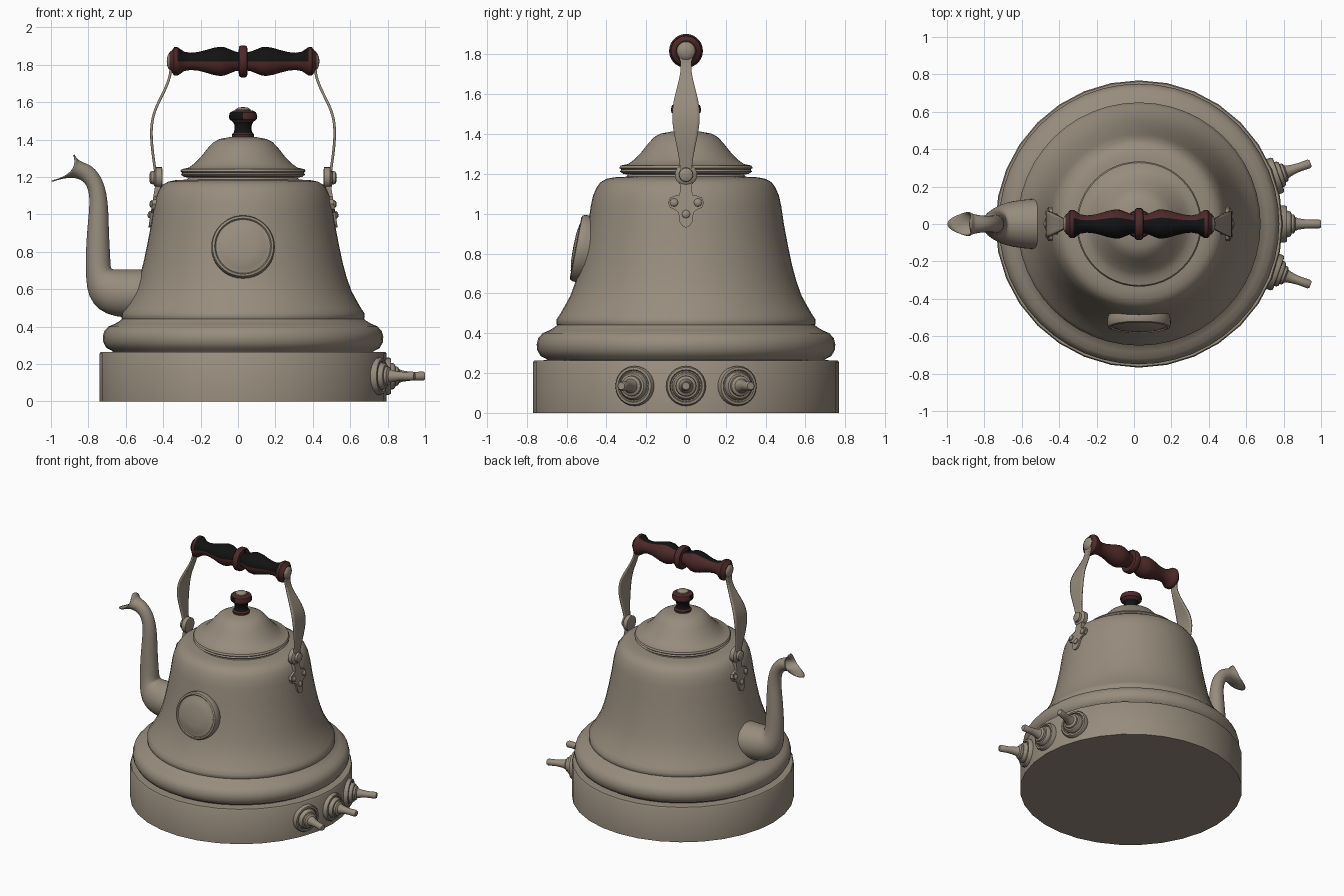
import bpy, bmesh, math
from mathutils import Vector, Matrix

CX = 0.027  # axis of the kettle


def material(name, rgb):
    m = bpy.data.materials.new(name)
    m.diffuse_color = (*rgb, 1)
    return m


METAL = material("warm_grey_metal", (0.31, 0.262, 0.205))
WOOD = material("red_brown_wood", (0.075, 0.022, 0.022))
BLACK = material("worn_black", (0.006, 0.006, 0.006))


def make(name, verts, faces, mats=(METAL,), matrix=None, rule=None, mods=(), angle=38):
    me = bpy.data.meshes.new(name)
    me.from_pydata(verts, [], faces)
    bm = bmesh.new()
    bm.from_mesh(me)
    if matrix:
        bm.transform(matrix)
    bmesh.ops.remove_doubles(bm, verts=bm.verts, dist=1e-5)
    bmesh.ops.recalc_face_normals(bm, faces=bm.faces)
    bm.normal_update()
    if rule:
        for f in bm.faces:
            f.material_index = rule(f.calc_center_median(), f.normal)
    bm.to_mesh(me)
    bm.free()
    for m in mats:
        me.materials.append(m)
    ob = bpy.data.objects.new(name, me)
    bpy.context.collection.objects.link(ob)
    for kind, props in mods:
        mod = ob.modifiers.new(kind.lower(), kind)
        for k, v in props.items():
            setattr(mod, k, v)
    bpy.ops.object.select_all(action='DESELECT')
    ob.select_set(True)
    bpy.context.view_layer.objects.active = ob
    bpy.ops.object.shade_smooth_by_angle(angle=math.radians(angle))
    return ob


def bridge(rings, n, closed=True):
    return [(i * n + j, i * n + (j + 1) % n, (i + 1) * n + (j + 1) % n, (i + 1) * n + j)
            for i in range(rings - 1) for j in range(n if closed else n - 1)]


def lathe(name, profile, n=32, matrix=None, **kw):
    """Spin (radius, height) points about local z."""
    verts = [(r * math.cos(2 * math.pi * j / n), r * math.sin(2 * math.pi * j / n), z)
             for r, z in profile for j in range(n)]
    faces = bridge(len(profile), n)
    if profile[0][0] > 0:
        faces.append(tuple(range(n)))
    if profile[-1][0] > 0:
        faces.append(tuple(range(len(verts) - n, len(verts))))
    return make(name, verts, faces, matrix=matrix or Matrix.Translation((CX, 0, 0)), **kw)


def facing(pos, direction):
    """Frame whose z axis points along direction."""
    return Matrix.Translation(pos) @ Vector(direction).to_track_quat('Z', 'Y').to_matrix().to_4x4()


# Turned body parts
lathe("base", [(0.768, 0), (0.768, 0.255), (0.762, 0.263), (0.69, 0.265)])
lathe("lower_ring", [(0.69, 0.255), (0.70, 0.27), (0.73, 0.285), (0.747, 0.315), (0.75, 0.345), (0.742, 0.375),
                     (0.72, 0.40), (0.685, 0.415), (0.66, 0.43), (0.645, 0.443), (0.6, 0.445)], n=48)
lathe("bell_body", [(0.64, 0.43), (0.65, 0.445), (0.65, 0.47), (0.633, 0.495), (0.607, 0.54), (0.58, 0.59),
                    (0.555, 0.66), (0.533, 0.74), (0.512, 0.84), (0.493, 0.94), (0.478, 1.04), (0.467, 1.09),
                    (0.45, 1.13), (0.43, 1.158), (0.40, 1.175), (0.36, 1.183), (0.30, 1.186), (0.28, 1.21)], n=48)
lathe("lid", [(0.28, 1.195), (0.315, 1.20), (0.332, 1.212), (0.325, 1.222), (0.335, 1.23), (0.328, 1.242),
              (0.29, 1.25), (0.26, 1.272), (0.225, 1.308), (0.19, 1.352), (0.16, 1.385), (0.125, 1.403),
              (0.07, 1.413), (0, 1.416)], n=48)


# Lid knob: black neck and a worn black patch on the front left
def knob_rule(c, n):
    if 1.435 < c.z < 1.50:
        return 1
    return 1 if 1.50 < c.z < 1.545 and c.x < CX and c.y < 0.01 and n.z > -0.5 else 0


lathe("lid_knob", [(0.058, 1.41), (0.06, 1.428), (0.05, 1.436), (0.045, 1.455), (0.047, 1.48), (0.055, 1.495),
                   (0.073, 1.508), (0.076, 1.525), (0.07, 1.545), (0.05, 1.555)], n=24,
      mats=(WOOD, BLACK), rule=knob_rule)
lathe("lid_knob_cap", [(0.042, 1.552), (0.04, 1.562), (0.025, 1.571), (0, 1.574)], n=20)

# Handle grip: turned wood, black on the upper front
half = [(0.085, 0.0), (0.085, 0.012), (0.078, 0.022), (0.05, 0.024), (0.052, 0.04), (0.064, 0.07), (0.076, 0.10),
        (0.078, 0.125), (0.072, 0.16), (0.06, 0.20), (0.05, 0.24), (0.046, 0.28), (0.052, 0.315), (0.066, 0.335),
        (0.076, 0.35), (0.076, 0.368), (0.06, 0.38), (0.05, 0.392)]
grip = [(r, -z) for r, z in reversed(half[1:])] + half
worn = Vector((0, -0.53, 0.85))


def grip_rule(c, n):
    x = abs(c.x - CX)
    ring = x < 0.023 or x > 0.345
    side = Vector((0, c.y, c.z - 1.818)).normalized()
    return 1 if not ring and side.dot(worn) > 0.6 else 0


lathe("handle_grip", grip, n=28, matrix=facing((CX, 0, 1.818), (1, 0, 0)),
      mats=(WOOD, BLACK), rule=grip_rule)

# Straps, hinges and brackets on both sides
strap = [(0.388, 1.86, 0.025), (0.386, 1.82, 0.043), (0.385, 1.775, 0.028), (0.394, 1.72, 0.024),
         (0.43, 1.64, 0.042), (0.475, 1.555, 0.066), (0.492, 1.47, 0.072), (0.489, 1.38, 0.056),
         (0.478, 1.29, 0.036), (0.467, 1.22, 0.028), (0.465, 1.18, 0.028)]
edge = [(0.035, 1.215), (0.03, 1.13), (0.032, 1.095), (0.05, 1.092), (0.08, 1.08), (0.09, 1.055), (0.08, 1.03),
        (0.06, 1.022), (0.042, 1.01), (0.034, 0.985), (0.032, 0.96), (0.02, 0.94)]
outline = edge + [(0, 0.93)] + [(-y, z) for y, z in reversed(edge)]


def plate_r(z):
    return 0.506 - 0.16 * (z - 0.93)


for s, side in ((1, "right"), (-1, "left")):
    def at(r, y, z):
        return (CX + s * r, y, z)
    make(side + "_handle_strap", [at(r, w * k, z) for r, z, w in strap for k in (-1, 0, 1)],
         bridge(len(strap), 3, False),
         mods=[("SUBSURF", {"levels": 2, "render_levels": 2}), ("SOLIDIFY", {"thickness": 0.014, "offset": 0})])
    lathe(side + "_grip_end", [(0.05, 0), (0.05, 0.022), (0.04, 0.034), (0.02, 0.042), (0, 0.043)], n=20,
          matrix=facing(at(0.365, 0, 1.818), (s, 0, 0)))
    lathe(side + "_hinge", [(0.04, 0), (0.056, 0.004), (0.056, 0.035), (0.045, 0.045), (0.036, 0.047),
                            (0.034, 0.063), (0.02, 0.07), (0, 0.071)], n=20,
          matrix=facing(at(0.43, 0, 1.196), (s, 0, 0)))
    # Bracket plate leaning with the body wall
    m = len(outline)
    v = [at(plate_r(z) - d, y, z) for d in (0, 0.03) for y, z in outline]
    make(side + "_bracket", v, bridge(2, m) + [tuple(range(m)), tuple(range(m, 2 * m))], angle=30)
    for i, (y, z) in enumerate(((0.06, 1.056), (-0.06, 1.056), (0, 0.998))):
        lathe(f"{side}_rivet_{i}", [(0.02, -0.01), (0.02, 0.006), (0.012, 0.013), (0, 0.015)], n=14,
              matrix=facing(at(plate_r(z), y, z), (s, 0, 0.16)))

# Round medallion on the front, tilted with the wall
lathe("medallion", [(0.15, -0.05), (0.164, -0.04), (0.17, -0.01), (0.17, 0.012), (0.164, 0.026), (0.152, 0.03),
                    (0.146, 0.022), (0.14, 0.022), (0.12, 0.032), (0.07, 0.04), (0, 0.042)], n=40,
      matrix=facing((CX, -0.525, 0.825), (0, -1, 0.19)))

# Three control knobs around the right side of the base
for i, deg in enumerate((-19.5, 0, 19.5)):
    a = math.radians(deg)
    d = Vector((math.cos(a), math.sin(a), 0))
    lathe(f"control_knob_{i}", [(0.1, -0.03), (0.1, 0.012), (0.094, 0.022), (0.082, 0.024), (0.078, 0.016),
                                (0.072, 0.016), (0.07, 0.035), (0.062, 0.045), (0.052, 0.047), (0.05, 0.06),
                                (0.036, 0.068), (0.03, 0.085), (0.026, 0.11), (0.023, 0.14), (0.024, 0.195),
                                (0.018, 0.205)],
          n=24, matrix=facing(Vector((CX, 0, 0.135)) + d * 0.768, d))

# Spout: rings given by lower-left and upper-right edge points (x, z) and half width in y
rings = [(-0.44, 0.45, -0.44, 0.70, 0.13), (-0.56, 0.45, -0.54, 0.70, 0.13), (-0.66, 0.458, -0.64, 0.70, 0.118),
         (-0.74, 0.49, -0.675, 0.70, 0.10), (-0.795, 0.56, -0.685, 0.71, 0.078), (-0.808, 0.66, -0.688, 0.73, 0.062),
         (-0.808, 0.78, -0.69, 0.79, 0.056), (-0.802, 0.90, -0.697, 0.90, 0.05), (-0.79, 1.01, -0.699, 1.02, 0.045),
         (-0.786, 1.09, -0.708, 1.11, 0.04), (-0.798, 1.155, -0.73, 1.185, 0.037), (-0.835, 1.195, -0.768, 1.24, 0.037),
         (-0.89, 1.205, -0.81, 1.267, 0.043), (-0.945, 1.197, -0.858, 1.28, 0.053), (-1.0, 1.18, -0.882, 1.318, 0.06)]
n = 20
verts = []
for i, (x0, z0, x1, z1, w) in enumerate(rings):
    pull = {len(rings) - 1: 0.05, len(rings) - 2: 0.02}.get(i, 0)  # scoop the lip
    for j in range(n):
        t = 2 * math.pi * j / n
        c, q = math.cos(t), math.sin(t)
        verts.append(((x0 + x1) / 2 + c * (x1 - x0) / 2 + pull * q * q, w * q,
                      (z0 + z1) / 2 + c * (z1 - z0) / 2 - pull * 0.3 * q * q))
make("spout", verts, bridge(len(rings), n),
     mods=[("SUBSURF", {"levels": 1, "render_levels": 1}), ("SOLIDIFY", {"thickness": 0.007, "offset": -1})])
